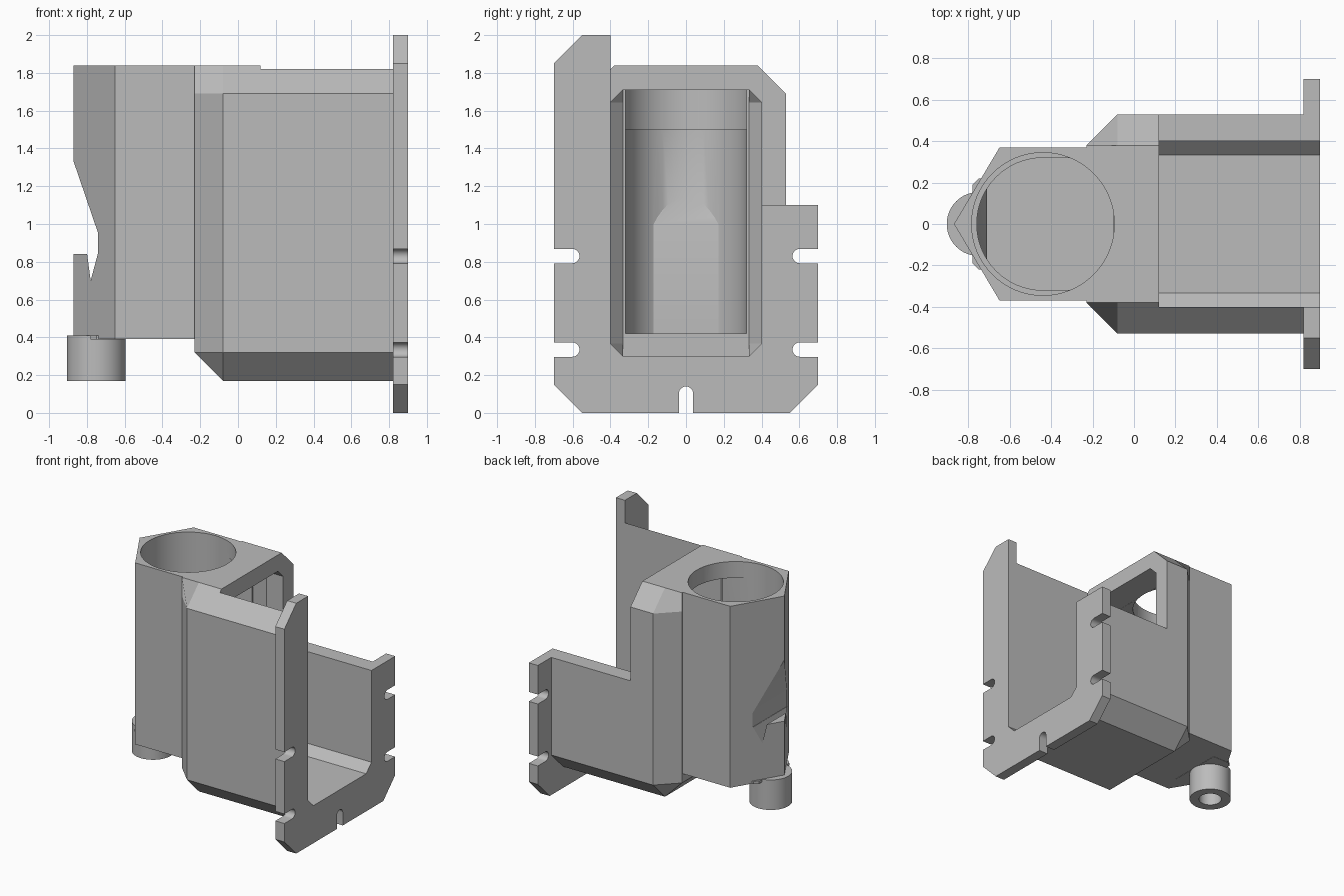
import bpy
import bmesh
from math import cos, sin, pi, radians

default_cube = bpy.data.objects.get("Cube")
if default_cube:
    bpy.data.objects.remove(default_cube, do_unlink=True)

grey = bpy.data.materials.new("matte grey")
grey.use_nodes = True
tone = (0.5, 0.5, 0.5, 1)
grey.diffuse_color = tone
grey.node_tree.nodes["Principled BSDF"].inputs["Base Color"].default_value = tone


def loft(name, rings):
    """Closed solid through matching rings of points."""
    bm = bmesh.new()
    loops = [[bm.verts.new(p) for p in ring] for ring in rings]
    count = len(loops[0])
    for lower, upper in zip(loops, loops[1:]):
        for i in range(count):
            j = (i + 1) % count
            bm.faces.new((lower[i], lower[j], upper[j], upper[i]))
    bm.faces.new(loops[0][::-1])
    bm.faces.new(loops[-1])
    bmesh.ops.remove_doubles(bm, verts=bm.verts, dist=0.0001)
    bmesh.ops.dissolve_degenerate(bm, edges=bm.edges, dist=0.0001)
    bmesh.ops.recalc_face_normals(bm, faces=bm.faces)
    mesh = bpy.data.meshes.new(name)
    bm.to_mesh(mesh)
    bm.free()
    mesh.materials.append(grey)
    obj = bpy.data.objects.new(name, mesh)
    bpy.context.collection.objects.link(obj)
    return obj


def prism(name, profile, axis, start, end):
    """Profile in the two remaining axes, extruded along the given axis."""
    def place(p, d):
        point = list(p)
        point.insert("xyz".index(axis), d)
        return point
    return loft(name, [[place(p, d) for p in profile] for d in (start, end)])


def box(name, x, y, z):
    corners = [(x[0], y[0]), (x[1], y[0]), (x[1], y[1]), (x[0], y[1])]
    return prism(name, corners, "z", *z)


def cylinder(name, x, radius, bottom, top, sides=64):
    ring = [(x + radius * cos(2 * pi * i / sides), radius * sin(2 * pi * i / sides))
            for i in range(sides)]
    return prism(name, ring, "z", bottom, top)


def combine(target, tool, operation):
    mod = target.modifiers.new("combine", "BOOLEAN")
    mod.operation = operation
    mod.solver = "EXACT"
    mod.object = tool
    bpy.context.view_layer.objects.active = target
    bpy.ops.object.modifier_apply(modifier=mod.name)
    bpy.data.objects.remove(tool, do_unlink=True)


def octagon(half, low, high, cut):
    side = [(half - cut, low), (half, low + cut), (half, high - cut), (half - cut, high)]
    return side + [(-y, z) for y, z in reversed(side)]


# Outer shell of the tray, tapering into the holder
outer = octagon(0.53, 0.17, 1.84, 0.15)
tapered = [(max(-0.38, min(0.38, y)), max(0.32, z)) for y, z in outer]
housing = loft("housing", [[(x, y, z) for y, z in ring] for x, ring in
                           ((-0.23, tapered), (-0.08, outer), (0.86, outer))])
combine(housing, box("wall_cut", (0.12, 1), (-0.4, 1), (1.1, 2.2)), "DIFFERENCE")

# Six-sided round-bore holder
hexagon = [(-0.12, -0.37), (-0.12, 0.37), (-0.65, 0.37), (-0.87, 0), (-0.65, -0.37)]
combine(housing, prism("holder", hexagon, "z", 0.39, 1.84), "UNION")

# Mounting flange with screw slots
outline = [(-0.55, 0), (0.55, 0), (0.7, 0.15), (0.7, 1.1), (-0.4, 1.1),
           (-0.4, 2), (-0.55, 2), (-0.7, 1.85), (-0.7, 0.15)]
flange = prism("flange", outline, "x", 0.82, 0.9)


def slot(y, z, angle):
    """Round-ended slot, open toward the given direction."""
    r = 0.038
    arc = [(r * cos(pi * i / 12), r * sin(pi * i / 12)) for i in range(13)]
    arc += [(-r, -0.3), (r, -0.3)]
    turned = [(y + u * cos(angle) - v * sin(angle), z + u * sin(angle) + v * cos(angle))
              for u, v in arc]
    combine(flange, prism("slot", turned, "x", 0.7, 1), "DIFFERENCE")


for height in (0.83, 0.335):
    for side in (-1, 1):
        slot(side * 0.602, height, side * pi / 2)
slot(0, 0.102, 0)
combine(housing, flange, "UNION")

# Tray cavity with bevelled far end
inner = octagon(0.4, 0.3, 1.71, 0.067)
end = [(max(-0.333, min(0.333, y)), z) for y, z in inner]
cavity = loft("cavity", [[(x, y, z) for y, z in ring] for x, ring in
                         ((-0.1, end), (-0.03, inner), (1, inner))])
combine(housing, cavity, "DIFFERENCE")

# Stepped bore, with thickened wall behind the outer notch
bore = cylinder("bore", -0.44, 0.32, 0.42, 1.6)
ramp = [(-0.9, 0.3), (-0.71, 0.3), (-0.71, 1.0), (-0.785, 1.22), (-0.9, 1.22)]
combine(bore, prism("ramp", [p for p in ramp], "y", -0.5, 0.5), "DIFFERENCE")
combine(housing, bore, "DIFFERENCE")
combine(housing, cylinder("upper_bore", -0.44, 0.345, 1.5, 2.1), "DIFFERENCE")
combine(housing, box("passage", (-0.44, -0.05), (-0.319, 0.319), (0.42, 1.709)), "DIFFERENCE")

# Notch in the outer corner, with a vee groove in its ledge
notch = [(-1, 0.84), (-0.74, 0.84), (-0.74, 0.95), (-0.87, 1.33), (-1, 1.33)]
combine(housing, prism("notch", notch, "y", -0.5, 0.5), "DIFFERENCE")
groove = [(-0.8, 0.85), (-0.78, 0.7), (-0.74, 0.85)]
combine(housing, prism("groove", groove, "y", -0.3, 0.3), "DIFFERENCE")

# Hollow peg under the holder, on a small foot plate
peg = cylinder("peg", -0.75, 0.155, 0.17, 0.41)
combine(peg, cylinder("peg_hole", -0.75, 0.085, 0.1, 0.36), "DIFFERENCE")
foot = [(-0.6, -0.22), (-0.6, 0.22), (-0.75, 0.22), (-0.78, 0.19),
        (-0.78, -0.19), (-0.75, -0.22)]
foot_plate = prism("foot_plate", foot, "z", 0.388, 0.41)

for part in (housing, peg, foot_plate):
    bpy.ops.object.select_all(action="DESELECT")
    part.select_set(True)
    bpy.context.view_layer.objects.active = part
    bpy.ops.object.shade_smooth_by_angle(angle=radians(25))
